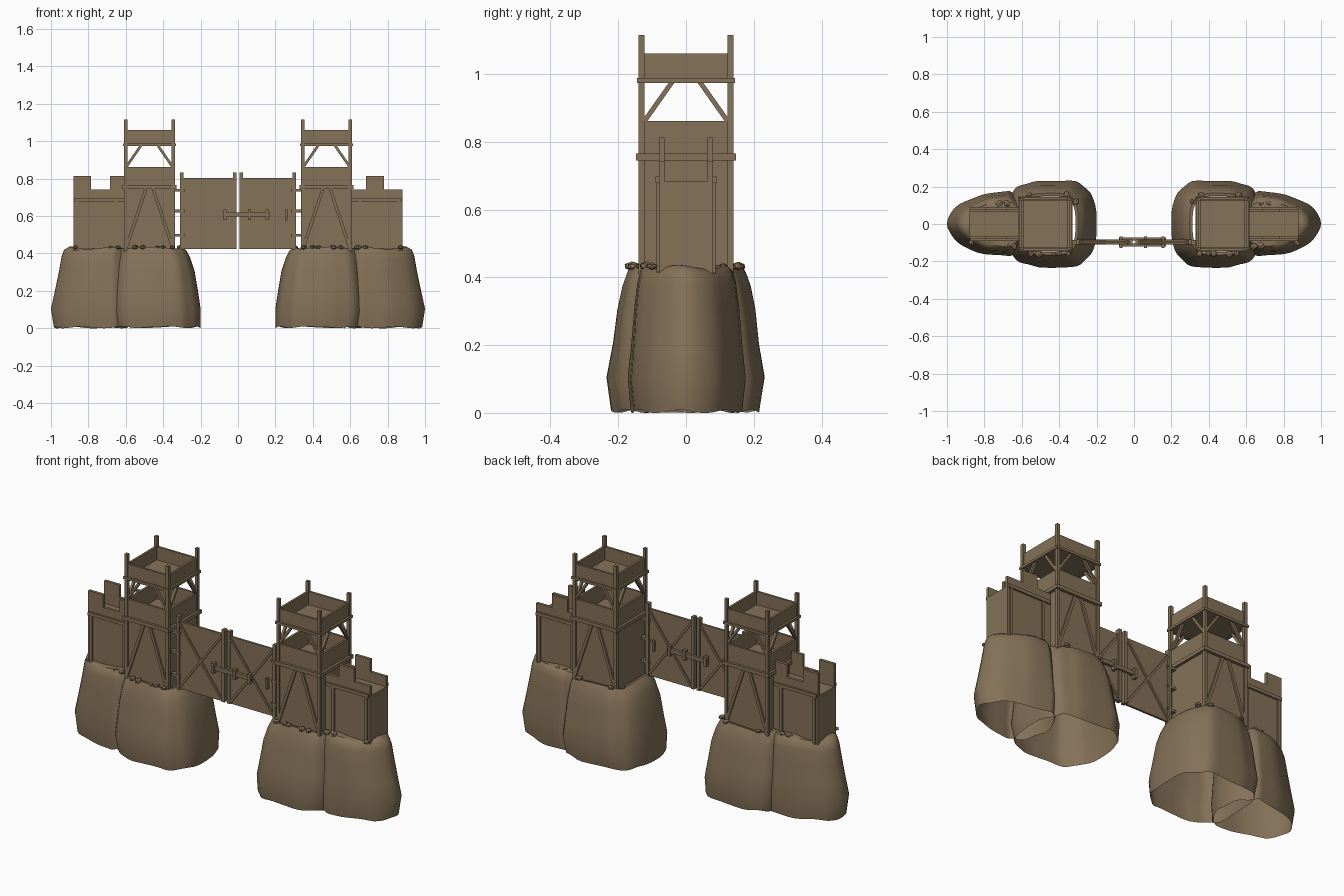
import bpy, bmesh, math, random
from mathutils import Vector, Matrix

if "Cube" in bpy.data.objects:
    bpy.data.objects.remove(bpy.data.objects["Cube"])

random.seed(4)
mat = bpy.data.materials.new("weathered brown")
mat.diffuse_color = (0.235, 0.168, 0.098, 1)
mat.use_nodes = True
mat.node_tree.nodes["Principled BSDF"].inputs["Base Color"].default_value = mat.diffuse_color


def finish(name, bm, smooth=False):
    me = bpy.data.meshes.new(name)
    bm.to_mesh(me)
    bm.free()
    ob = bpy.data.objects.new(name, me)
    bpy.context.collection.objects.link(ob)
    me.materials.append(mat)
    if smooth:
        bpy.ops.object.select_all(action='DESELECT')
        ob.select_set(True)
        bpy.context.view_layer.objects.active = ob
        bpy.ops.object.shade_smooth_by_angle(angle=math.radians(40))
    return ob


def box(bm, x, y, z):
    """Box from (min, max) pairs, in any order."""
    lo, hi = zip(*(sorted(p) for p in (x, y, z)))
    c = [(a + b) / 2 for a, b in zip(lo, hi)]
    s = [b - a for a, b in zip(lo, hi)]
    bmesh.ops.create_cube(bm, size=1, matrix=Matrix.Translation(c) @ Matrix.Diagonal((*s, 1)))


def beam(bm, a, b, w=0.014):
    """Square timber between two points."""
    a, b = Vector(a), Vector(b)
    d = b - a
    m = Matrix.Translation((a + b) / 2) @ d.to_track_quat('Z', 'Y').to_matrix().to_4x4()
    bmesh.ops.create_cube(bm, size=1, matrix=m @ Matrix.Diagonal((w, w, d.length, 1)))


def rock(name, s, rings, centre, power, seed):
    """Open lofted rock; each ring is (z, x_min, x_max, half_depth)."""
    bm, n, loops = bmesh.new(), 48, []
    for k, (z, x0, x1, hy) in enumerate(rings):
        loop = []
        for i in range(n):
            t = 2 * math.pi * i / n
            c, sn = math.cos(t), math.sin(t)
            cx = abs(c) ** (2 / power) * (1 if c > 0 else -1)
            cy = abs(sn) ** (2 / power) * (1 if sn > 0 else -1)
            amp = 0.03 * abs(sn) * (k < len(rings) - 2)
            f = 1 - amp * (1 + math.sin(5 * t + seed + z * 4) * 0.6 + math.sin(11 * t + seed * 2) * 0.4)
            rx = (x1 - centre) if c > 0 else (centre - x0)
            wob = 0.006 * math.sin(4 * t + seed) if k else 0.005 * math.sin(7 * t + seed) + 0.002
            loop.append(bm.verts.new((s * (centre + rx * cx * f), hy * cy * f, max(0, z + wob))))
        loops.append(loop)
    for a, b in zip(loops, loops[1:]):
        for i in range(n):
            j = (i + 1) % n
            f = (a[i], a[j], b[j], b[i])
            bm.faces.new(f if s > 0 else f[::-1])
    finish(name, bm, True)


INNER = [(0.004, .20, .665, .225), (0.10, .20, .68, .24), (0.2, .215, .675, .222),
         (0.3, .232, .665, .21), (0.37, .255, .655, .195), (0.41, .275, .645, .18),
         (0.43, .298, .63, .165), (0.428, .313, .61, .15)]
OUTER = [(0.002, .57, .985, .168), (0.10, .57, 1.0, .178), (0.2, .575, .978, .168),
         (0.3, .58, .957, .16), (0.38, .585, .943, .15), (0.415, .59, .93, .14),
         (0.43, .595, .905, .12), (0.43, .60, .86, .07)]
TX0, TX1, TY = .337, .61, .14

for s, side in ((-1, "left"), (1, "right")):
    X = lambda a, b: (s * a, s * b)
    # rock bases
    rock(side + "_inner_rock", s, INNER, .44, 3.2, 1.0)
    rock(side + "_outer_rock", s, OUTER, .68, 2.0, 2.3)

    # tower body and floors
    bm = bmesh.new()
    box(bm, X(TX0 + .008, TX1 - .008), (-.132, .132), (.41, .765))
    box(bm, X(TX0 + .002, TX1 - .002), (-.137, .137), (.975, .986))
    finish(side + "_tower_body", bm)

    # parapet and upper railing panels
    bm = bmesh.new()
    for z0, z1 in ((.76, .862), (.98, 1.06)):
        for q in (-1, 1):
            box(bm, X(TX0 + .006, TX1 - .006), (q * .122, q * .134), (z0, z1))
        for xa in (TX0 + .006, TX1 - .018):
            box(bm, X(xa, xa + .012), (-.13, .13), (z0, z1))
    finish(side + "_tower_panels", bm)

    # corner posts
    bm = bmesh.new()
    for xa in (TX0, TX1 - .018):
        for q in (-1, 1):
            box(bm, X(xa, xa + .018), (q * (TY - .018), q * TY), (.41, 1.115))
    finish(side + "_tower_posts", bm)

    # horizontal ledge beams around the tower
    bm = bmesh.new()
    for z0, z1, o in ((.745, .765, .008), (.974, .988, .005)):
        for q in (-1, 1):
            box(bm, X(TX0 - o, TX1 + o), (q * .128, q * (TY + o)), (z0, z1))
        for xa, xb in ((TX0 - o, TX0 + .012), (TX1 - .012, TX1 + o)):
            box(bm, X(xa, xb), (-TY, TY), (z0, z1))
    finish(side + "_tower_ledges", bm)

    # diagonal braces: under the top deck and on the faces
    bm = bmesh.new()
    for q in (-1, 1):
        y = q * .13
        for xe, d in ((TX0 + .012, 1), (TX1 - .012, -1)):
            beam(bm, (s * xe, y, .862), (s * (xe + d * .08), y, .978))
            beam(bm, (s * xe, y * 1.02, .43), (s * (xe + d * .105), y * 1.02, .745), .016)
        for xe in (TX0 + .01, TX1 - .01):
            beam(bm, (s * xe, q * .122, .862), (s * xe, q * .04, .978))
    finish(side + "_tower_braces", bm)

    # side rampart: core, breast walls and battlements
    bm = bmesh.new()
    box(bm, X(.60, .88), (-.078, .078), (.41, .685))
    for q in (-1, 1):
        yy = (q * .064, q * .08)
        box(bm, X(.60, .88), yy, (.41, .742))
        for a, b in (((.785, .88), (.61, .685)) if s < 0 else ((.685, .78),)):
            box(bm, X(a, b), yy, (.74, .813))
    finish(side + "_rampart", bm)

    # rampart rails and posts
    bm = bmesh.new()
    for q in (-1, 1):
        box(bm, X(.61, .875), (q * .078, q * .09), (.678, .697))
        for xa in (.645, .85):
            box(bm, X(xa, xa + .016), (q * .078, q * .087), (.41, .68))
    finish(side + "_rampart_rails", bm)

    # gate leaf with frame posts, hinges and cross braces
    bm = bmesh.new()
    box(bm, X(.008, .30), (-.102, -.09), (.425, .803))
    finish(side + "_gate_leaf", bm)
    bm = bmesh.new()
    box(bm, X(.008, .026), (-.11, -.082), (.425, .832))
    box(bm, X(.292, .31), (-.11, -.082), (.42, .832))
    for z in (.49, .62, .73):
        box(bm, X(.285, .34), (-.113, -.085), (z, z + .014))
    for y in (-.103, -.089):
        beam(bm, (s * .03, y, .44), (s * .288, y, .79), .012)
        beam(bm, (s * .03, y, .79), (s * .288, y, .44), .012)
    finish(side + "_gate_frame", bm)

    # loose stones along the rock edge
    bm = bmesh.new()
    for x, y in ((.35, -.16), (.40, -.155), (.43, -.16), (.51, -.16), (.55, -.155), (.64, -.12),
                 (.68, -.115), (.87, -.10), (.36, .155), (.31, .12), (.56, .155), (.68, .11), (.72, .11)):
        r = random.uniform(.011, .019)
        m = Matrix.Translation((s * x, y, .433)) @ Matrix.Rotation(random.random() * 6, 4, 'Z')
        bmesh.ops.create_icosphere(bm, subdivisions=1, radius=r, matrix=m @ Matrix.Diagonal((1.3, 1, .75, 1)))
    finish(side + "_loose_stones", bm)

# locking bar with brackets and handle
bm = bmesh.new()
for y in (-.113, -.081):
    box(bm, (-.08, .17), (y - .008, y + .008), (.597, .618))
for x in (-.07, .062, .155):
    box(bm, (x - .008, x + .008), (-.128, -.066), (.58, .635))
box(bm, (.252, .264), (-.118, -.074), (.575, .635))
finish("gate_locking_bar", bm)
